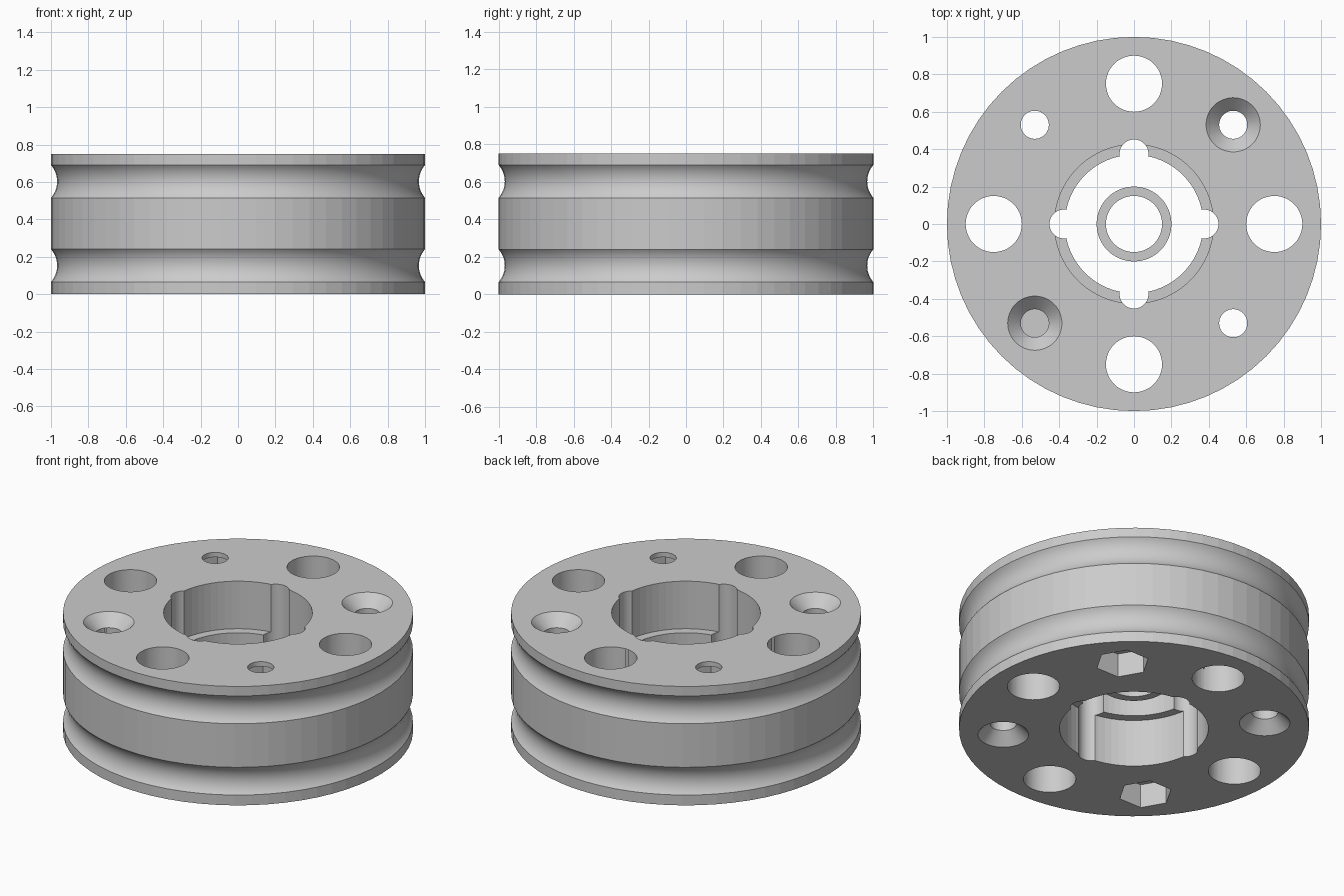
import bpy, bmesh, math
from mathutils import Matrix

if "Cube" in bpy.data.objects:
    bpy.data.objects.remove(bpy.data.objects["Cube"])

HEIGHT = 0.75
MID = HEIGHT / 2
SEGMENTS = 64

grey = bpy.data.materials.new("light_grey")
grey.use_nodes = True
colour = (0.6, 0.6, 0.6, 1)
grey.diffuse_color = colour
grey.node_tree.nodes["Principled BSDF"].inputs["Base Color"].default_value = colour


def add_object(name, bm):
    bmesh.ops.recalc_face_normals(bm, faces=bm.faces)
    mesh = bpy.data.meshes.new(name)
    bm.to_mesh(mesh)
    bm.free()
    mesh.materials.append(grey)
    ob = bpy.data.objects.new(name, mesh)
    bpy.context.collection.objects.link(ob)
    return ob


def lathe(name, profile):
    """Revolve a closed (radius, z) profile about the z axis."""
    bm = bmesh.new()
    rings = []
    for i in range(SEGMENTS):
        a = math.tau * i / SEGMENTS
        rings.append([bm.verts.new((r * math.cos(a), r * math.sin(a), z)) for r, z in profile])
    for i, ring in enumerate(rings):
        after = rings[(i + 1) % SEGMENTS]
        for j in range(len(profile)):
            k = (j + 1) % len(profile)
            bm.faces.new((ring[j], after[j], after[k], ring[k]))
    return add_object(name, bm)


def groove(bottom, top, depth, steps=14):
    """Circular arc cut into the rim, from bottom to top."""
    half = (top - bottom) / 2
    radius = (half * half + depth * depth) / (2 * depth)
    span = math.asin(half / radius)
    points = []
    for i in range(steps + 1):
        a = span * (2 * i / steps - 1)
        points.append((1 - depth + radius * (1 - math.cos(a)),
                       (bottom + top) / 2 + radius * math.sin(a)))
    return points


def cutter(name, pieces, sides=48):
    """Pieces are (x, y, bottom, top, bottom radius, top radius)."""
    bm = bmesh.new()
    for x, y, low, high, r_low, r_high in pieces:
        bmesh.ops.create_cone(bm, cap_ends=True, segments=sides, radius1=r_low,
                              radius2=r_high, depth=high - low,
                              matrix=Matrix.Translation((x, y, (low + high) / 2)))
    ob = add_object(name, bm)
    ob.hide_render = True
    return ob


def around(radius, start):
    return [(radius * math.cos(a), radius * math.sin(a))
            for a in (start + i * math.pi / 2 for i in range(4))]


def smooth(ob):
    bpy.ops.object.select_all(action='DESELECT')
    ob.select_set(True)
    bpy.context.view_layer.objects.active = ob
    bpy.ops.object.shade_smooth_by_angle(angle=math.radians(30))


# Wheel body: grooved rim outside, stepped bore with a lip inside
bore, lip, lip_low, lip_high = 0.425, 0.37, 0.3, 0.45
body = lathe("wheel_body",
             [(bore, 0), (1, 0)] + groove(0.065, 0.24, 0.033)
             + groove(0.515, 0.69, 0.033)
             + [(1, HEIGHT), (bore, HEIGHT), (bore, lip_high), (lip, lip_high),
                (lip, lip_low), (bore, lip_low)])

# Round holes, screw holes, countersinks, nut pockets and bore notches
below, above = -0.1, HEIGHT + 0.1
wide = [(x, y, below, above, 0.15, 0.15) for x, y in around(0.75, 0)]
drills, sinks, nuts = [], [], []
for x, y in around(0.75, math.pi / 4):
    drills.append((x, y, below, above, 0.075, 0.075))
    if x * y > 0:
        sinks.append((x, y, HEIGHT - 0.08, HEIGHT + 0.02, 0.065, 0.165))
        nuts.append((x, y, below, 0.15, 0.155, 0.155))
    else:
        sinks.append((x, y, -0.02, 0.08, 0.165, 0.065))
        nuts.append((x, y, HEIGHT - 0.18, HEIGHT - 0.03, 0.155, 0.155))
notches = [(x, y, below, above, 0.077, 0.077) for x, y in around(0.375, 0)]

cutters = [cutter("wide_hole_cutter", wide), cutter("screw_hole_cutter", drills),
           cutter("countersink_cutter", sinks), cutter("notch_cutter", notches)]

# Hexagons have a corner pointing along x
hexes = cutter("nut_pocket_cutter", nuts, 6)
first = hexes.data.vertices[0].co
turn = math.atan2(first.y - nuts[0][1], first.x - nuts[0][0])
bm = bmesh.new()
bm.from_mesh(hexes.data)
for i, nut in enumerate(nuts):
    corners = [v for v in bm.verts if math.dist(v.co[:2], nut[:2]) < 0.2]
    bmesh.ops.rotate(bm, verts=corners, cent=(nut[0], nut[1], 0),
                     matrix=Matrix.Rotation(-turn, 3, 'Z'))
bm.to_mesh(hexes.data)
bm.free()
cutters.append(hexes)

bpy.context.view_layer.objects.active = body
for tool in cutters:
    mod = body.modifiers.new(tool.name, 'BOOLEAN')
    mod.operation = 'DIFFERENCE'
    mod.solver = 'EXACT'
    mod.object = tool
    bpy.ops.object.modifier_apply(modifier=mod.name)
for tool in cutters:
    bpy.data.objects.remove(tool)

# Smooth grooves and holes, faceted outer bands and bore
smooth(body)
for face in body.data.polygons:
    distance = math.hypot(*face.center[:2])
    if abs(face.normal.z) < 0.01 and (distance > 0.98 or distance < 0.43):
        face.use_smooth = False

# Inner ring standing free in the middle of the bore
ring = lathe("inner_ring", [(0.15, lip_low), (0.2, lip_low), (0.2, lip_high), (0.15, lip_high)])
smooth(ring)
